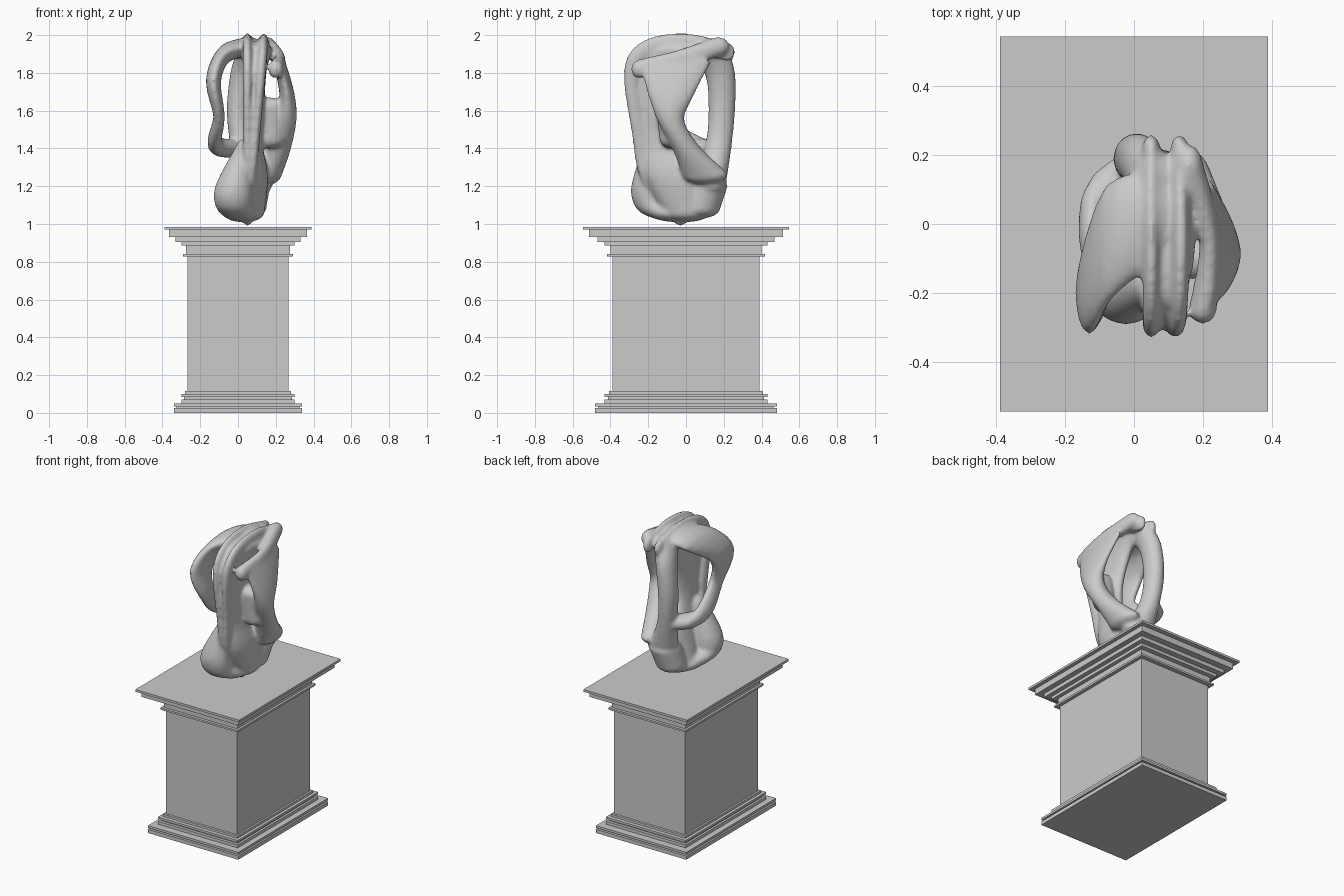
import bpy, bmesh
from mathutils import Vector

default_cube = bpy.data.objects.get("Cube")
if default_cube:
    bpy.data.objects.remove(default_cube, do_unlink=True)

stone = bpy.data.materials.new("grey stone")
stone.use_nodes = True
stone.diffuse_color = (0.6, 0.6, 0.6, 1)
stone.node_tree.nodes["Principled BSDF"].inputs["Base Color"].default_value = stone.diffuse_color


def add_object(name, bm):
    mesh = bpy.data.meshes.new(name)
    bm.to_mesh(mesh)
    bm.free()
    mesh.materials.append(stone)
    obj = bpy.data.objects.new(name, mesh)
    bpy.context.collection.objects.link(obj)
    return obj


def stacked_tiers(name, bottom, tiers):
    """Rectangular slabs stacked upwards, each given as half width and top height."""
    bm = bmesh.new()
    rings = []
    for half_x, top in tiers:
        half_y = half_x * 1.26 + 0.054
        for z in (bottom, top):
            rings.append([bm.verts.new((sx * half_x, sy * half_y, z))
                          for sx, sy in ((-1, -1), (1, -1), (1, 1), (-1, 1))])
        bottom = top
    for low, high in zip(rings, rings[1:]):
        for i in range(4):
            j = (i + 1) % 4
            bm.faces.new((low[i], low[j], high[j], high[i]))
    bm.faces.new(reversed(rings[0]))
    bm.faces.new(rings[-1])
    return add_object(name, bm)


def smooth_path(stations, steps=4):
    """Catmull-Rom samples through the stations, radii included."""
    knots = [Vector(s) for s in stations]
    padded = [knots[0]] + knots + [knots[-1]]
    samples = []
    for a, b, c, d in zip(padded, padded[1:], padded[2:], padded[3:]):
        for step in range(steps):
            t = step / steps
            samples.append(b + (c - a) * t / 2
                           + (a - b * 2.5 + c * 2 - d / 2) * t ** 2
                           + (b * 3 - a - c * 3 + d) * t ** 3 / 2)
    return samples + [knots[-1]]


def add_ellipsoid(bm, station, height=0.05):
    x, y, z, radius_x, radius_y = station
    ball = bmesh.ops.create_icosphere(bm, subdivisions=3, radius=1)
    for vert in ball["verts"]:
        vert.co *= 1
        vert.co = Vector((x + vert.co.x * radius_x,
                          y + vert.co.y * radius_y,
                          z + vert.co.z * height))


def add_limb(bm, stations):
    """Closed limb: hulls around neighbouring ellipsoids along a smooth path."""
    samples = smooth_path(stations)
    for start, end in zip(samples, samples[1:]):
        piece = bmesh.new()
        add_ellipsoid(piece, start)
        add_ellipsoid(piece, end)
        hull = bmesh.ops.convex_hull(piece, input=piece.verts[:])
        spare = {item for item in hull["geom_interior"] + hull["geom_unused"]
                 if isinstance(item, bmesh.types.BMVert)}
        bmesh.ops.delete(piece, geom=list(spare), context="VERTS")
        scratch = bpy.data.meshes.new("limb_piece")
        piece.to_mesh(scratch)
        piece.free()
        bm.from_mesh(scratch)
        bpy.data.meshes.remove(scratch)


# Pedestal
stacked_tiers("pedestal_base", 0, [
    (.34, .025), (.325, .035), (.34, .05), (.3, .07), (.285, .085), (.3, .1), (.28, .115)])
stacked_tiers("pedestal_shaft", .1, [(.267, .84)])
stacked_tiers("pedestal_cornice", .827, [
    (.29, .84), (.275, .885), (.3, .905), (.33, .93), (.365, .97), (.39, .985)])

# Sculpture limbs: centre, then half width and half depth
main_sheet = [
    (.1, -.04, 1.92, .08, .2), (.09, -.12, 1.8, .06, .19), (.09, -.13, 1.6, .05, .12),
    (.08, -.12, 1.42, .05, .11), (.08, -.05, 1.25, .08, .17), (.04, 0, 1.06, .1, .13)]
front_foot = [
    (.03, -.17, 1.4, .04, .06), (-.02, -.19, 1.2, .1, .1),
    (-.02, -.17, 1.1, .1, .1), (.02, -.05, 1.06, .1, .15)]
back_foot = [(.05, .08, 1.08, .1, .1), (.07, .12, 1.2, .1, .1)]
back_strut = [
    (.06, .12, 1.92, .06, .1), (.02, .18, 1.8, .06, .08), (0, .19, 1.6, .06, .07),
    (.02, .17, 1.4, .06, .07), (.08, .13, 1.2, .1, .08)]
left_ribbon = [
    (.06, .02, 1.94, .06, .13), (-.07, -.05, 1.9, .04, .17), (-.13, -.2, 1.76, .04, .12),
    (-.1, -.18, 1.57, .03, .07), (-.12, .02, 1.42, .04, .1), (0, .16, 1.4, .05, .06)]
right_wing = [
    (.22, -.06, 1.85, .03, .19), (.26, -.08, 1.68, .04, .12), (.25, -.08, 1.55, .06, .07),
    (.21, 0, 1.4, .07, .07), (.16, .1, 1.26, .07, .12)]
wing_lip = [(.2, -.25, 1.82, .04, .04), (.22, -.04, 1.87, .03, .06), (.16, .17, 1.94, .04, .06)]
wing_web = [(.17, -.1, 1.62, .08, .06), (.17, -.08, 1.45, .08, .06)]

bm = bmesh.new()
for stations in (main_sheet, front_foot, back_foot, back_strut,
                 left_ribbon, right_wing, wing_lip, wing_web):
    add_limb(bm, stations)

# Paired folds run over the crown, down the front and meet at the foot
fold_line = [(.22, 1.91), (0, 1.96), (-.2, 1.93), (-.29, 1.81),
             (-.25, 1.5), (-.2, 1.25), (-.03, 1.04)]
for spread in (0, .09):
    add_limb(bm, [(.05 + spread * (z - 1), y, z, .025, .04) for y, z in fold_line])
sculpture = add_object("sculpture", bm)

# Fuse the limbs into one soft skin
fuse = sculpture.modifiers.new("fuse", "REMESH")
fuse.mode = "VOXEL"
fuse.voxel_size = 0.01
fuse.use_smooth_shade = True
soften = sculpture.modifiers.new("soften", "SMOOTH")
soften.factor = 0.5
soften.iterations = 8
